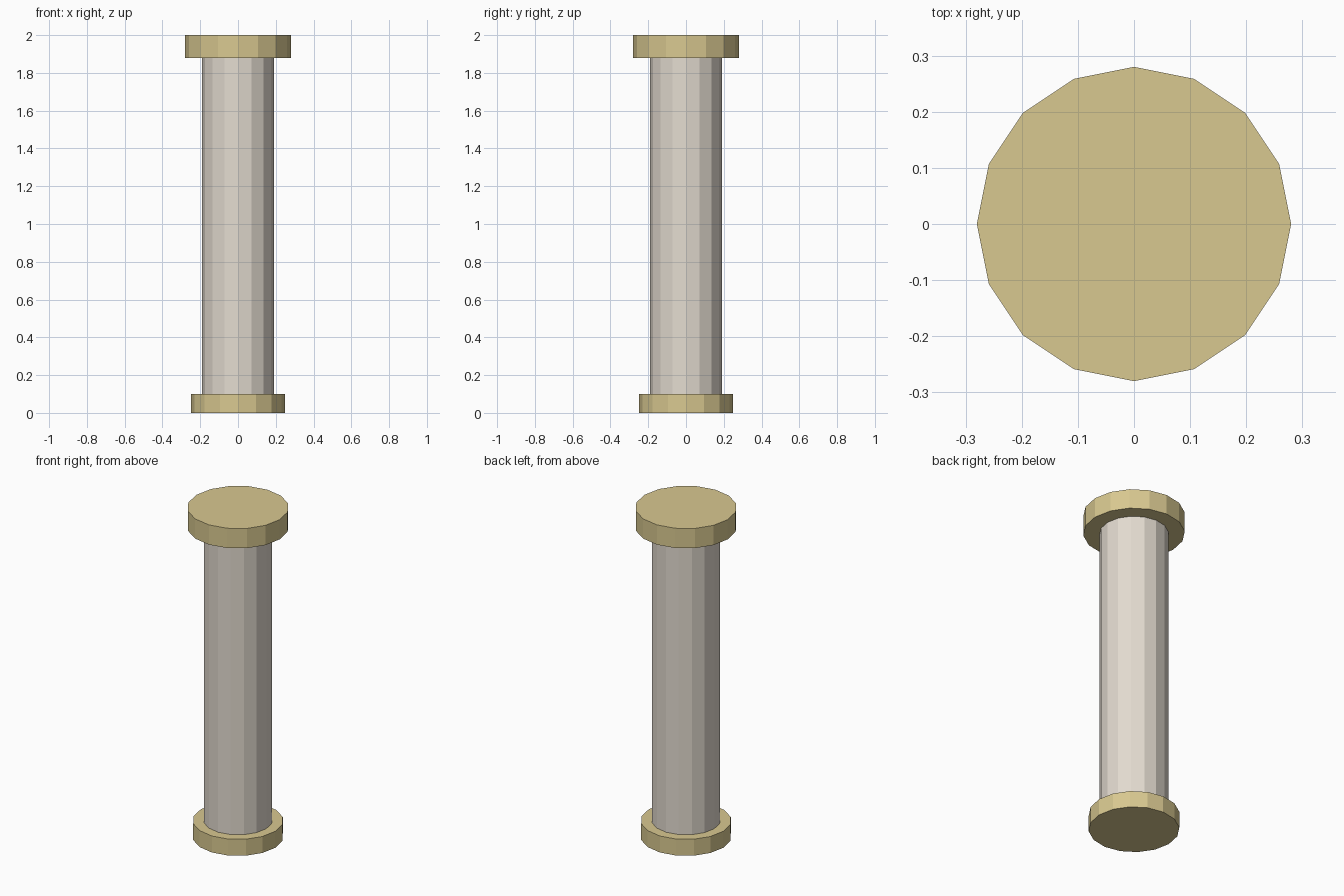
import bpy

if "Cube" in bpy.data.objects:
    bpy.data.objects.remove(bpy.data.objects["Cube"])

SIDES = 16


def material(name, color):
    mat = bpy.data.materials.new(name)
    mat.diffuse_color = (*color, 1.0)
    mat.use_nodes = True
    mat.node_tree.nodes["Principled BSDF"].inputs["Base Color"].default_value = mat.diffuse_color
    return mat


def drum(name, radius, z0, z1, mat):
    # Flat-faced upright cylinder with a vertex on each axis
    bpy.ops.mesh.primitive_cylinder_add(
        vertices=SIDES, radius=radius, depth=z1 - z0,
        location=(0, 0, (z0 + z1) / 2))
    ob = bpy.context.object
    ob.name = name
    ob.data.materials.append(mat)
    return ob


stone = material("pale_stone", (0.77, 0.71, 0.63))
sand = material("sandstone", (0.69, 0.58, 0.28))

# Base disc, shaft set into both discs, wider top disc
drum("column_base", 0.25, 0.0, 0.10, sand)
drum("column_shaft", 0.19, 0.05, 1.92, stone)
drum("column_capital", 0.28, 1.88, 2.0, sand)
